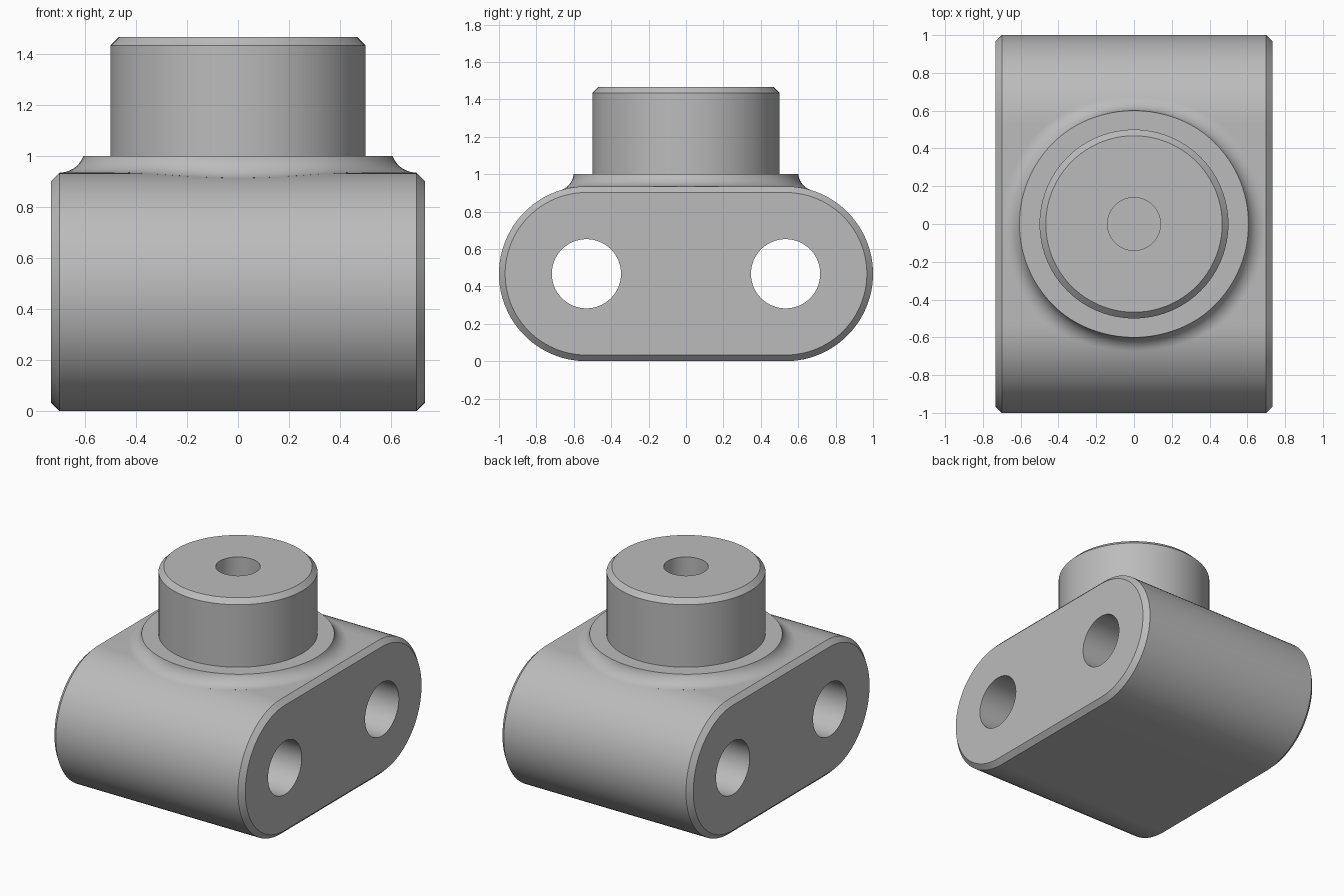
import bpy
import bmesh
from math import sin, cos, pi, sqrt, asin
from mathutils import Vector

cube = bpy.data.objects.get("Cube")
if cube:
    bpy.data.objects.remove(cube, do_unlink=True)

R = 0.4675          # end radius of the body
CY = 1 - R          # distance of the end axes from the centre
HALF = 0.733        # half width of the body
CHAMFER = 0.033
COLLAR, FILLET, COLLAR_TOP = 0.6, 0.1, 1.0
N = 96

grey = bpy.data.materials.new("plain grey")
grey.use_nodes = True
grey.diffuse_color = (0.5, 0.5, 0.5, 1)
grey.node_tree.nodes["Principled BSDF"].inputs["Base Color"].default_value = (0.5, 0.5, 0.5, 1)


def ring(bm, points):
    return [bm.verts.new(p) for p in points]


def bridge(bm, a, b):
    n = len(a)
    for i in range(n):
        j = (i + 1) % n
        bm.faces.new((a[i], a[j], b[j], b[i]))


def finish(bm, name):
    bmesh.ops.recalc_face_normals(bm, faces=bm.faces)
    mesh = bpy.data.meshes.new(name)
    bm.to_mesh(mesh)
    bm.free()
    mesh.materials.append(grey)
    obj = bpy.data.objects.new(name, mesh)
    bpy.context.collection.objects.link(obj)
    bpy.ops.object.select_all(action="DESELECT")
    obj.select_set(True)
    bpy.context.view_layer.objects.active = obj
    bpy.ops.object.shade_smooth_by_angle()
    return obj


def stadium(x, r):
    half = N // 2
    pts = []
    for side in (1, -1):
        for i in range(half + 1):
            a = -pi / 2 + pi * i / half
            pts.append((x, side * (CY + r * cos(a)), R + side * r * sin(a)))
    return pts


def circle(x, y, r):
    return [(x, y + r * cos(2 * pi * i / N), R + r * sin(2 * pi * i / N)) for i in range(N)]


# Rounded body with chamfered ends and two through holes
bm = bmesh.new()
rows = [ring(bm, stadium(x, r)) for x, r in
        ((-HALF, R - CHAMFER), (CHAMFER - HALF, R), (HALF - CHAMFER, R), (HALF, R - CHAMFER))]
for a, b in zip(rows, rows[1:]):
    bridge(bm, a, b)
ends = {-1: [rows[0]], 1: [rows[-1]]}
for y in (-CY, CY):
    bores = [ring(bm, circle(s * HALF, y, 0.185)) for s in (-1, 1)]
    bridge(bm, *bores)
    ends[-1].append(bores[0])
    ends[1].append(bores[1])
for s, loops in ends.items():
    edges = [bm.edges.get((l[i - 1], l[i])) for l in loops for i in range(len(l))]
    bmesh.ops.triangle_fill(bm, use_beauty=True, edges=edges, normal=(s, 0, 0))
finish(bm, "body")


# Collar whose concave fillet follows the curved top of the body
def fillet_section(angle, steps=12):
    out = Vector((cos(angle), sin(angle), 0))
    centre = out * (COLLAR + FILLET)
    over = max(abs(centre.y) - CY, 0)
    centre.z = R + sqrt((R + FILLET) ** 2 - over ** 2)
    axis = Vector((centre.x, max(-CY, min(CY, centre.y)), R))
    a, b = -out, (axis - centre).normalized()
    w = a.angle(b)
    start = asin((COLLAR_TOP - centre.z) / FILLET * sin(w) / b.z) / w
    pts = [Vector((0.4 * out.x, 0.4 * out.y, COLLAR_TOP))]
    for i in range(steps + 1):
        t = start + (1 - start) * i / steps
        d = (a * sin((1 - t) * w) + b * sin(t * w)) / sin(w)
        pts.append(centre + d * FILLET)
    pts.append(pts[-1] + b * 0.05 - out * 0.05)
    return pts


bm = bmesh.new()
sections = [fillet_section(2 * pi * i / N) for i in range(N)]
rows = [ring(bm, row) for row in zip(*sections)]
for a, b in zip(rows, rows[1:]):
    bridge(bm, a, b)
finish(bm, "filleted_collar")

# Round boss with chamfered rim and blind centre hole
bm = bmesh.new()
profile = ((0.5, 0.96), (0.5, 1.434), (0.467, 1.467), (0.14, 1.467), (0.14, 0.96))
rows = [ring(bm, [(r * cos(2 * pi * i / N), r * sin(2 * pi * i / N), z) for i in range(N)])
        for r, z in profile]
for a, b in zip(rows, rows[1:]):
    bridge(bm, a, b)
bridge(bm, rows[-1], rows[0])
bm.faces.new(rows[-1])
finish(bm, "boss")
